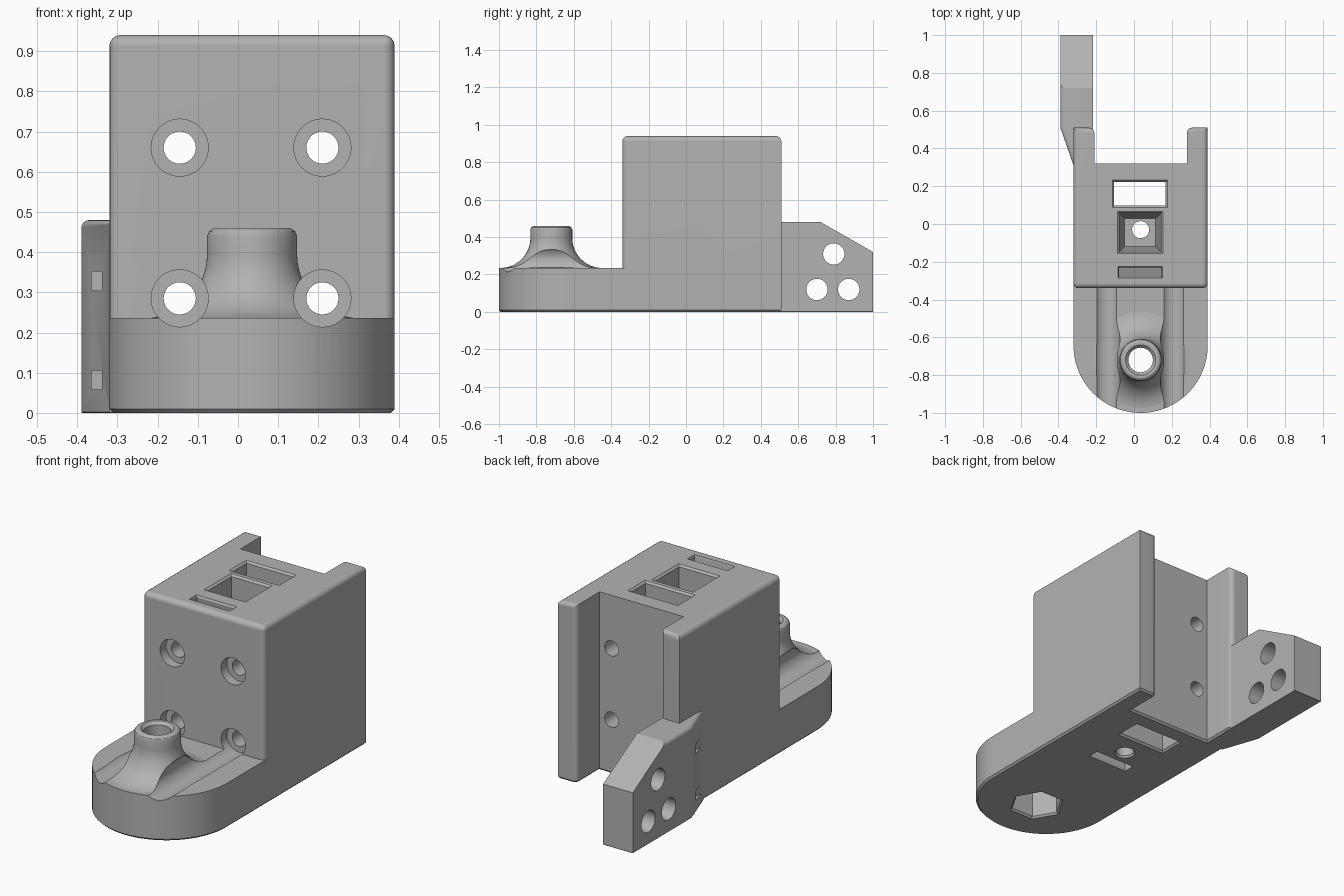
import bpy, bmesh, math
from mathutils import Vector, Matrix

if "Cube" in bpy.data.objects:
    bpy.data.objects.remove(bpy.data.objects["Cube"], do_unlink=True)

CX = 0.035            # centre line of the body
KNOB_Y = -0.72        # centre of the hollow post

grey = bpy.data.materials.new("plain grey")
grey.use_nodes = True
grey.diffuse_color = (0.45, 0.45, 0.45, 1)
grey.node_tree.nodes["Principled BSDF"].inputs["Base Color"].default_value = (0.45, 0.45, 0.45, 1)


def finish(bm, name):
    bmesh.ops.recalc_face_normals(bm, faces=bm.faces)
    mesh = bpy.data.meshes.new(name)
    bm.to_mesh(mesh)
    bm.free()
    mesh.materials.append(grey)
    ob = bpy.data.objects.new(name, mesh)
    bpy.context.collection.objects.link(ob)
    return ob


def loft(name, rings, bevels=()):
    """Skin closed rings of points; bevels = (edge rule, width, segments)."""
    bm = bmesh.new()
    loops = [[bm.verts.new(p) for p in ring] for ring in rings]
    n = len(loops[0])
    for a, b in zip(loops, loops[1:]):
        for i in range(n):
            j = (i + 1) % n
            bm.faces.new((a[i], a[j], b[j], b[i]))
    bm.faces.new(loops[0])
    bm.faces.new(loops[-1])
    bmesh.ops.recalc_face_normals(bm, faces=bm.faces)
    for rule, width, segments in bevels:
        edges = [e for e in bm.edges if rule(e.verts[0].co, e.verts[1].co)]
        bmesh.ops.bevel(bm, geom=edges, offset=width, segments=segments,
                        profile=0.5, affect='EDGES', clamp_overlap=True)
    return finish(bm, name)


def prism(name, outline, lo, hi, bevels=()):
    return loft(name, [[(x, y, z) for x, y in outline] for z in (lo, hi)], bevels)


def rect(x0, x1, y0, y1, z, grow=0.0):
    x0, x1, y0, y1 = x0 - grow, x1 + grow, y0 - grow, y1 + grow
    return [(x0, y0, z), (x1, y0, z), (x1, y1, z), (x0, y1, z)]


def rod(name, start, end, radius, sides=48):
    start, end = Vector(start), Vector(end)
    bm = bmesh.new()
    turn = (end - start).to_track_quat('Z', 'Y').to_matrix().to_4x4()
    bmesh.ops.create_cone(bm, cap_ends=True, segments=sides, radius1=radius, radius2=radius,
                          depth=(end - start).length,
                          matrix=Matrix.Translation((start + end) / 2) @ turn)
    return finish(bm, name)


def ring(x, y, z, r, sides=64):
    return [(x + r * math.cos(math.tau * i / sides), y + r * math.sin(math.tau * i / sides), z)
            for i in range(sides)]


def combine(target, tool, operation='DIFFERENCE'):
    mod = target.modifiers.new(operation.title(), 'BOOLEAN')
    mod.operation, mod.solver, mod.object = operation, 'EXACT', tool
    bpy.context.view_layer.objects.active = target
    bpy.ops.object.modifier_apply(modifier=mod.name)
    bpy.data.objects.remove(tool, do_unlink=True)


def at_bottom(a, b):
    return max(a.z, b.z) < 0.001


# Upright block with a channel in the back
def rounded_body_edge(a, b):
    if min(a.z, b.z) > 0.93:
        in_channel = all(-0.22 < p.x < 0.29 and p.y > 0.31 for p in (a, b))
        return not in_channel
    upright = abs(a.z - b.z) > 0.5
    return upright and (a.y < -0.3 or (a.y > 0.5 and -0.25 < a.x < 0.3))


body = prism("bracket_body",
             [(-0.32, -0.34), (0.39, -0.34), (0.39, 0.51), (0.28, 0.51),
              (0.28, 0.32), (-0.21, 0.32), (-0.21, 0.51), (-0.32, 0.51)], 0, 0.94,
             [(rounded_body_edge, 0.027, 4), (at_bottom, 0.01, 1)])

# Low base with a round nose
R = 0.355
nose = [(CX + R * math.cos(math.pi + math.pi * i / 48),
         -0.645 + R * math.sin(math.pi + math.pi * i / 48)) for i in range(49)]
base = prism("round_base", nose + [(0.39, 0.25), (-0.32, 0.25)], 0, 0.236,
             [(at_bottom, 0.01, 1)])

# Hollow post flaring into the base, trimmed to the base outline
FLARE = 0.16
profile = [(0.112 + FLARE, 0.1)]
for i in range(13):
    t = math.pi / 2 * i / 12
    profile.append((0.112 + FLARE * (1 - math.sin(t)), 0.236 + FLARE * (1 - math.cos(t)) - 0.001))
profile += [(0.112, 0.44), (0.107, 0.452), (0.095, 0.46)]
post = loft("post", [ring(CX, KNOB_Y, z, r) for r, z in profile])
combine(base, post, 'UNION')
combine(body, base, 'UNION')

# Side arm, offset outwards, with a sloped top corner
arm = prism("side_arm", [(-0.39, 1), (-0.39, 0.51), (-0.32, 0.31), (-0.27, 0.31),
                         (-0.217, 0.45), (-0.217, 1)], 0, 0.48,
            [(lambda a, b: min(a.z, b.z) > 0.47 and min(a.x, b.x) < -0.38 and max(a.x, b.x) < -0.3,
              0.02, 4),
             (lambda a, b: abs(a.z - b.z) > 0.3 and a.y > 0.99, 0.012, 2),
             (at_bottom, 0.01, 1)])
slope = [(0.72, 0.48), (1.14, 0.24), (1.14, 0.7), (0.72, 0.7)]
combine(arm, loft("slope_cut", [[(x, y, z) for y, z in slope] for x in (-0.6, 0)]))
for y, z in ((0.79, 0.31), (0.70, 0.12), (0.87, 0.12)):
    combine(arm, rod("arm_hole_cut", (-0.6, y, z), (-0.1, y, z), 0.057))
combine(body, arm, 'UNION')

# Blind slots in the slanted face of the arm
for z in (0.082, 0.328):
    combine(body, loft("tie_slot_cut", [rect(-0.364, -0.338, 0.3, 0.6, h)
                                        for h in (z - 0.024, z + 0.024)]))

# Screw holes; the lower counterbores run on as grooves in the base
for x in (-0.145, 0.21):
    for z in (0.285, 0.66):
        combine(body, rod("screw_cut", (x, -0.6, z), (x, 0.6, z), 0.04))
        combine(body, rod("counterbore_cut", (x, -1.1, z), (x, -0.29, z), 0.071))

# Through window with softened lips
window = (-0.105, 0.167, 0.098, 0.222)
combine(body, loft("window_cut", [rect(*window, z, g) for z, g in
                                  ((-0.01, 0.02), (0.01, 0), (0.93, 0), (0.95, 0.02))]))

# Funnel pocket ending in a small hole
pocket = (-0.078, 0.143, -0.147, 0.057)
combine(body, loft("pocket_cut", [rect(*pocket, z, g) for z, g in
                                  ((0.12, -0.028), (0.3, 0), (0.93, 0), (0.95, 0.02))]))
combine(body, loft("drain_cut", [ring(CX, -0.03, z, r) for z, r in
                                 ((-0.01, 0.06), (0.01, 0.045), (0.2, 0.045))]))

# Slanted strap slot from the top down to the underside
strap = [(-0.01, -0.14, 0.01), (0.01, -0.14, 0), (0.93, -0.255, 0), (0.95, -0.255, 0.01)]
combine(body, loft("strap_cut", [rect(-0.08, 0.145, y - 0.025, y + 0.025, z, g)
                                 for z, y, g in strap]))

# Bore through the post and hexagonal pocket beneath
combine(body, loft("bore_cut", [ring(CX, KNOB_Y, z, r) for z, r in
                                ((0.05, 0.065), (0.445, 0.065), (0.465, 0.085))]))
combine(body, loft("nut_cut", [ring(CX, KNOB_Y, z, r, 6) for z, r in
                               ((-0.01, 0.15), (0.01, 0.13), (0.15, 0.13))]))

# Smooth curved faces, keep hard edges crisp
bpy.ops.object.select_all(action='DESELECT')
body.select_set(True)
bpy.context.view_layer.objects.active = body
bpy.ops.object.shade_smooth_by_angle(angle=math.radians(28))
weighted = body.modifiers.new("Weighted Normal", 'WEIGHTED_NORMAL')
weighted.keep_sharp = True
